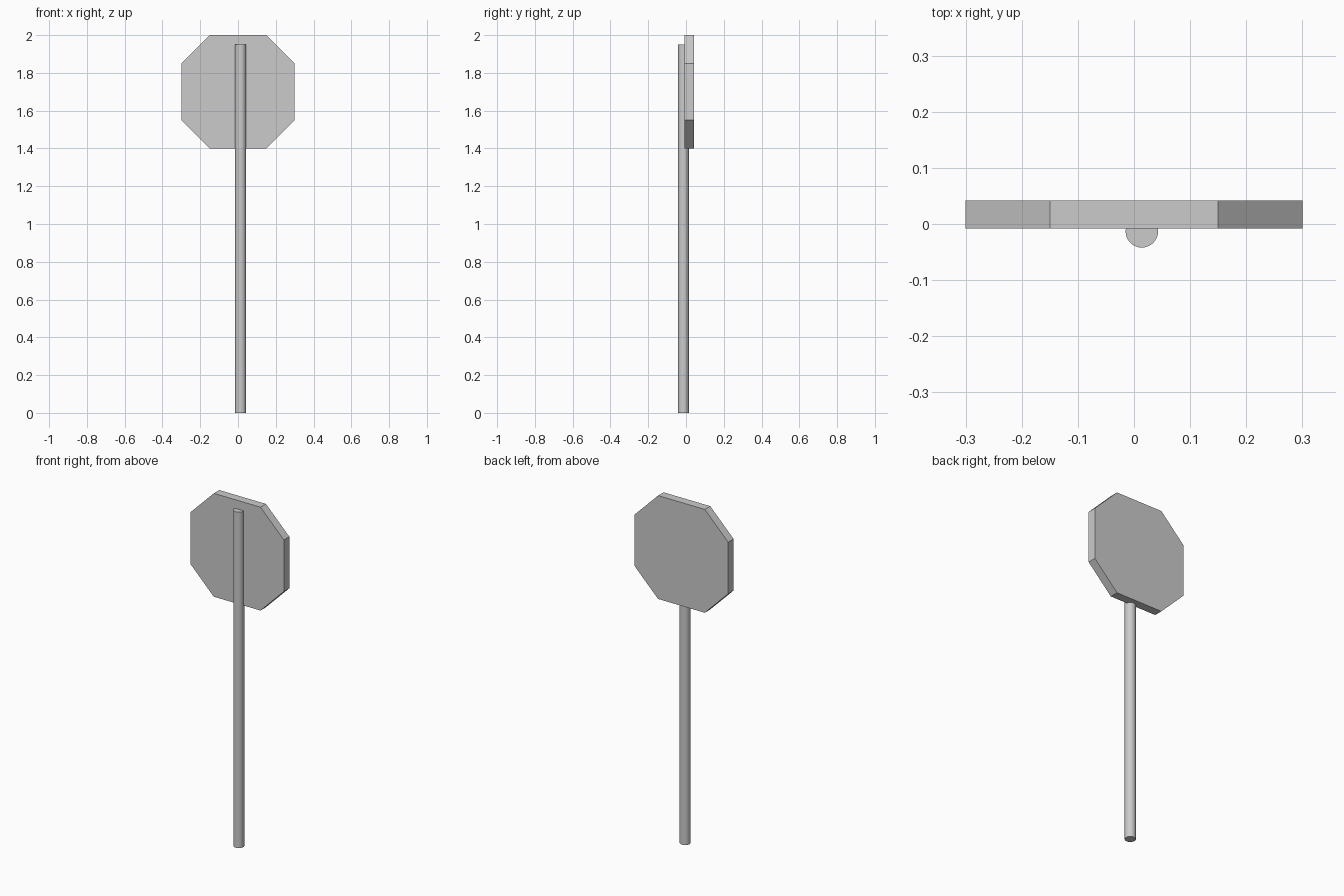
import bpy, bmesh, math

if "Cube" in bpy.data.objects:
    bpy.data.objects.remove(bpy.data.objects["Cube"])

# Round post, slightly off-centre, sunk into the sign plate
bpy.ops.mesh.primitive_cylinder_add(vertices=32, radius=0.029, depth=1.95,
                                    location=(0.014, -0.013, 0.975))
post = bpy.context.object
post.name = "post"
bpy.ops.object.shade_smooth_by_angle(angle=math.radians(30))

# Octagonal sign plate: square with clipped corners, extruded in depth
HALF, FLAT, MID_Z = 0.30, 0.15, 1.70
FRONT_Y, BACK_Y = -0.008, 0.042
outline = [(FLAT, -HALF), (HALF, -FLAT), (HALF, FLAT), (FLAT, HALF),
           (-FLAT, HALF), (-HALF, FLAT), (-HALF, -FLAT), (-FLAT, -HALF)]
bm = bmesh.new()
face = bm.faces.new([bm.verts.new((x, FRONT_Y, MID_Z + z)) for x, z in outline])
ext = bmesh.ops.extrude_face_region(bm, geom=[face], use_keep_orig=True)
moved = [g for g in ext["geom"] if isinstance(g, bmesh.types.BMVert)]
bmesh.ops.translate(bm, verts=moved, vec=(0, BACK_Y - FRONT_Y, 0))
bmesh.ops.recalc_face_normals(bm, faces=bm.faces)
mesh = bpy.data.meshes.new("sign_plate")
bm.to_mesh(mesh)
bm.free()
plate = bpy.data.objects.new("sign_plate", mesh)
bpy.context.collection.objects.link(plate)
